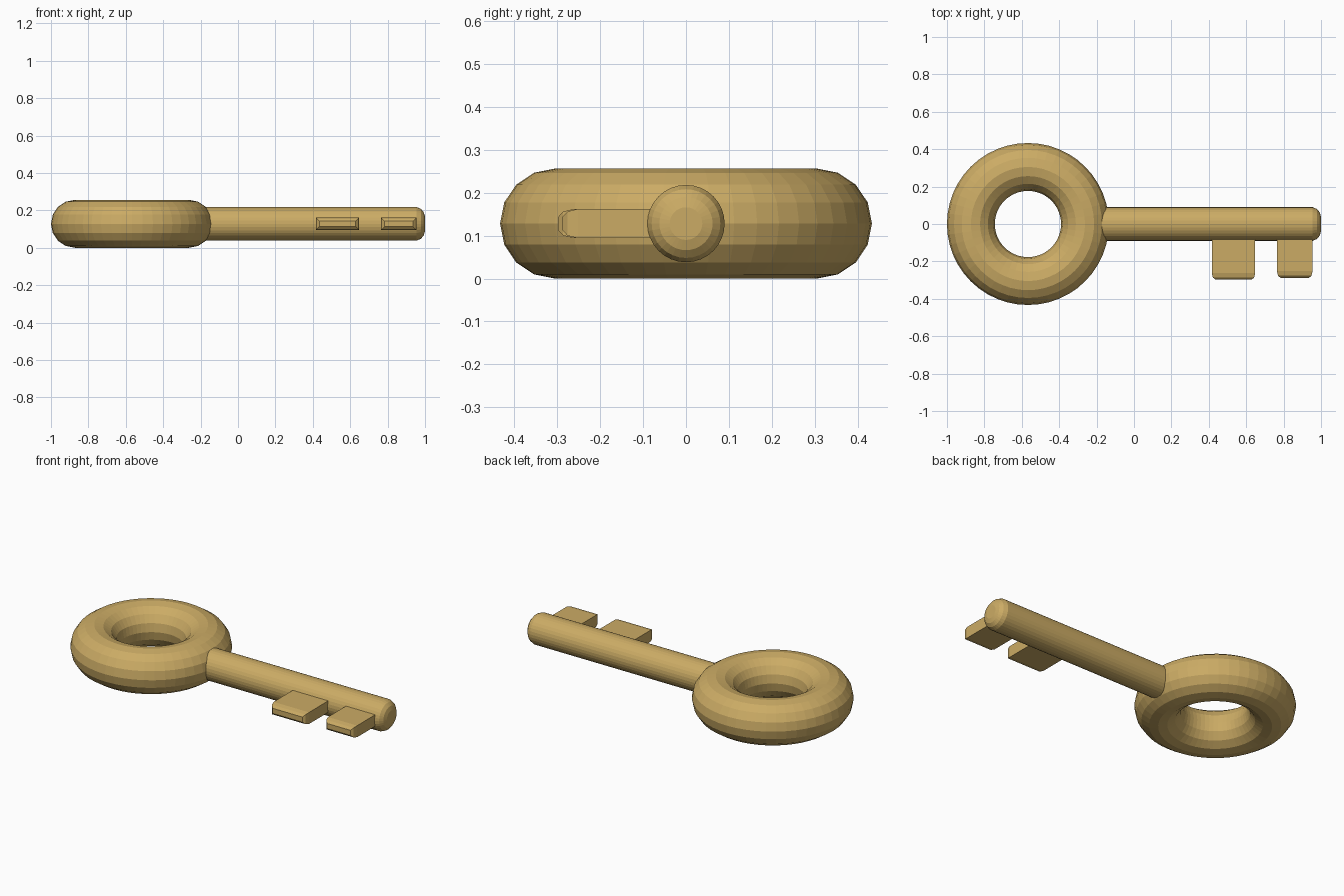
import bpy, bmesh
from math import cos, sin, tau

if "Cube" in bpy.data.objects:
    bpy.data.objects.remove(bpy.data.objects["Cube"])

ZC = 0.128  # height of the key's middle plane

brass = bpy.data.materials.new("brass")
brass.diffuse_color = (0.60, 0.41, 0.13, 1)
brass.use_nodes = True
brass.node_tree.nodes["Principled BSDF"].inputs["Base Color"].default_value = brass.diffuse_color


def loft(name, rings, closed=False):
    """Skin a list of equal-length point rings, capped unless closed in a loop."""
    bm = bmesh.new()
    vr = [[bm.verts.new(p) for p in r] for r in rings]
    n = len(vr[0])
    pairs = list(zip(vr, vr[1:])) + ([(vr[-1], vr[0])] if closed else [])
    for a, b in pairs:
        for i in range(n):
            j = (i + 1) % n
            bm.faces.new((a[i], a[j], b[j], b[i]))
    if not closed:
        bm.faces.new(vr[0])
        bm.faces.new(vr[-1])
    bmesh.ops.recalc_face_normals(bm, faces=bm.faces)
    me = bpy.data.meshes.new(name)
    bm.to_mesh(me)
    bm.free()
    me.materials.append(brass)
    ob = bpy.data.objects.new(name, me)
    bpy.context.collection.objects.link(ob)
    return ob


# Ring-shaped handle
R, r, CX, SEG, TUBE = 0.305, 0.128, -0.567, 48, 16
rings = []
for i in range(SEG):
    a = tau * i / SEG
    rings.append([(CX + (R + r * cos(tau * k / TUBE)) * cos(a),
                   (R + r * cos(tau * k / TUBE)) * sin(a),
                   ZC + r * sin(tau * k / TUBE)) for k in range(TUBE)])
loft("handle_ring", rings, closed=True)

# Round shaft with a rounded tip
profile = [(-0.27, 0.09), (0.955, 0.09), (0.978, 0.080), (0.993, 0.062), (1.0, 0.038)]
loft("shaft", [[(x, rad * cos(tau * k / 32), ZC + rad * sin(tau * k / 32))
                for k in range(32)] for x, rad in profile])


# Teeth: flat blades with softened outer ends
def tooth(name, x0, x1, tip):
    h = 0.034
    steps = [(-0.03, 0), (tip + 0.036, 0), (tip + 0.012, 0.006), (tip, 0.019)]
    loft(name, [[(x0 + d, y, ZC - h + d), (x1 - d, y, ZC - h + d),
                 (x1 - d, y, ZC + h - d), (x0 + d, y, ZC + h - d)] for y, d in steps])


tooth("inner_tooth", 0.416, 0.648, -0.298)
tooth("outer_tooth", 0.764, 0.955, -0.288)
